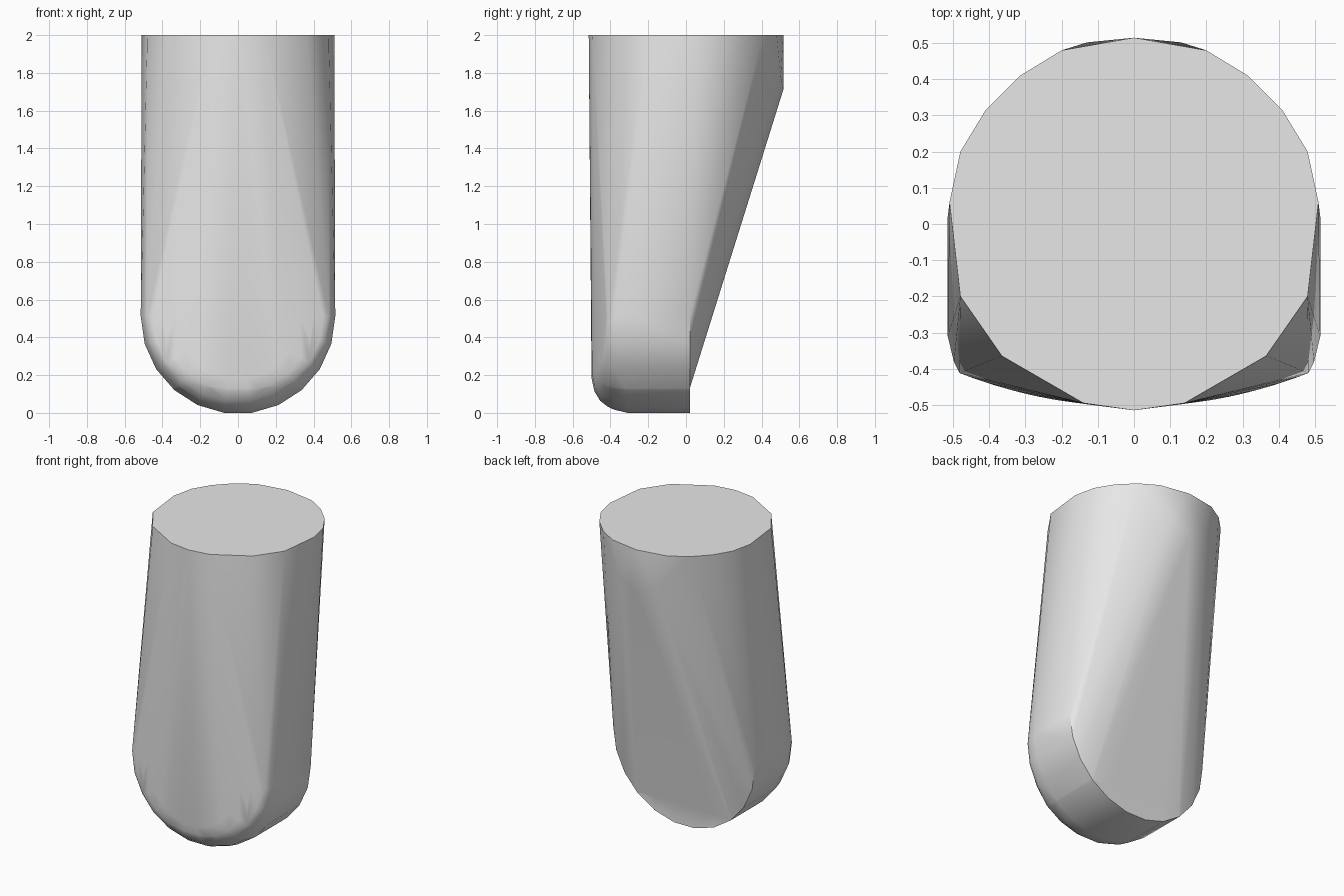
import bpy, bmesh, math

cube = bpy.data.objects.get("Cube")
if cube:
    bpy.data.objects.remove(cube)

grey = bpy.data.materials.new("plain_grey")
grey.use_nodes = True
colour = (0.8, 0.8, 0.8, 1)
grey.diffuse_color = colour
grey.node_tree.nodes["Principled BSDF"].inputs["Base Color"].default_value = colour

RADIUS = 0.515
BACK = 0.02      # rear plane of the rounded foot
LIP = 0.13       # height of the upright lip at the rear of the foot
points = set()


def mirrored(x, y, z):
    points.update({(x, y, z), (-x, y, z)})


# Flat round top
top_outline = [(0, 0.515), (0.2, 0.48), (0.315, 0.41), (0.41, 0.315),
               (0.48, 0.2), (0.51, 0.06), (0.48, -0.2), (0.365, -0.365),
               (0.14, -0.495), (0, -0.515)]
for x, y in top_outline:
    mirrored(x, y, 2)

# Lower edge of the upright rear wall
mirrored(0, 0.515, 1.71)
mirrored(0.13, 0.502, 1.78)

# Half-round foot with a softly domed front
for y, radius in [(BACK, RADIUS), (-0.31, RADIUS), (-0.38, 0.498),
                  (-0.415, 0.482), (-0.455, 0.45), (-0.485, 0.4), (-0.5, 0.33)]:
    for step in range(6):
        angle = math.pi * (step + 0.5) / 11
        x = radius * math.sin(angle)
        z = 0.51 - radius * math.cos(angle)
        mirrored(x, max(y, 0.4 * x * x - 0.505), z)

# Wrap the sections in one skin
bm = bmesh.new()
for point in sorted(points):
    bm.verts.new(point)
hull = bmesh.ops.convex_hull(bm, input=bm.verts[:])
loose = {v for v in hull["geom_interior"] + hull["geom_unused"]
         if isinstance(v, bmesh.types.BMVert)}
bmesh.ops.delete(bm, geom=list(loose), context="VERTS")

# Square off the rear of the foot below the slope
bmesh.ops.bisect_plane(bm, geom=bm.verts[:] + bm.edges[:] + bm.faces[:],
                       plane_co=(0, 0, LIP), plane_no=(0, 0, 1))
for v in bm.verts:
    if v.co.z < LIP + 0.001:
        v.co.y = min(v.co.y, BACK)
bmesh.ops.recalc_face_normals(bm, faces=bm.faces[:])

mesh = bpy.data.meshes.new("tapered_body")
bm.to_mesh(mesh)
bm.free()
mesh.materials.append(grey)
body = bpy.data.objects.new("tapered_body", mesh)
bpy.context.collection.objects.link(body)

bpy.ops.object.select_all(action="DESELECT")
body.select_set(True)
bpy.context.view_layer.objects.active = body
bpy.ops.object.shade_smooth_by_angle(angle=math.radians(32))
